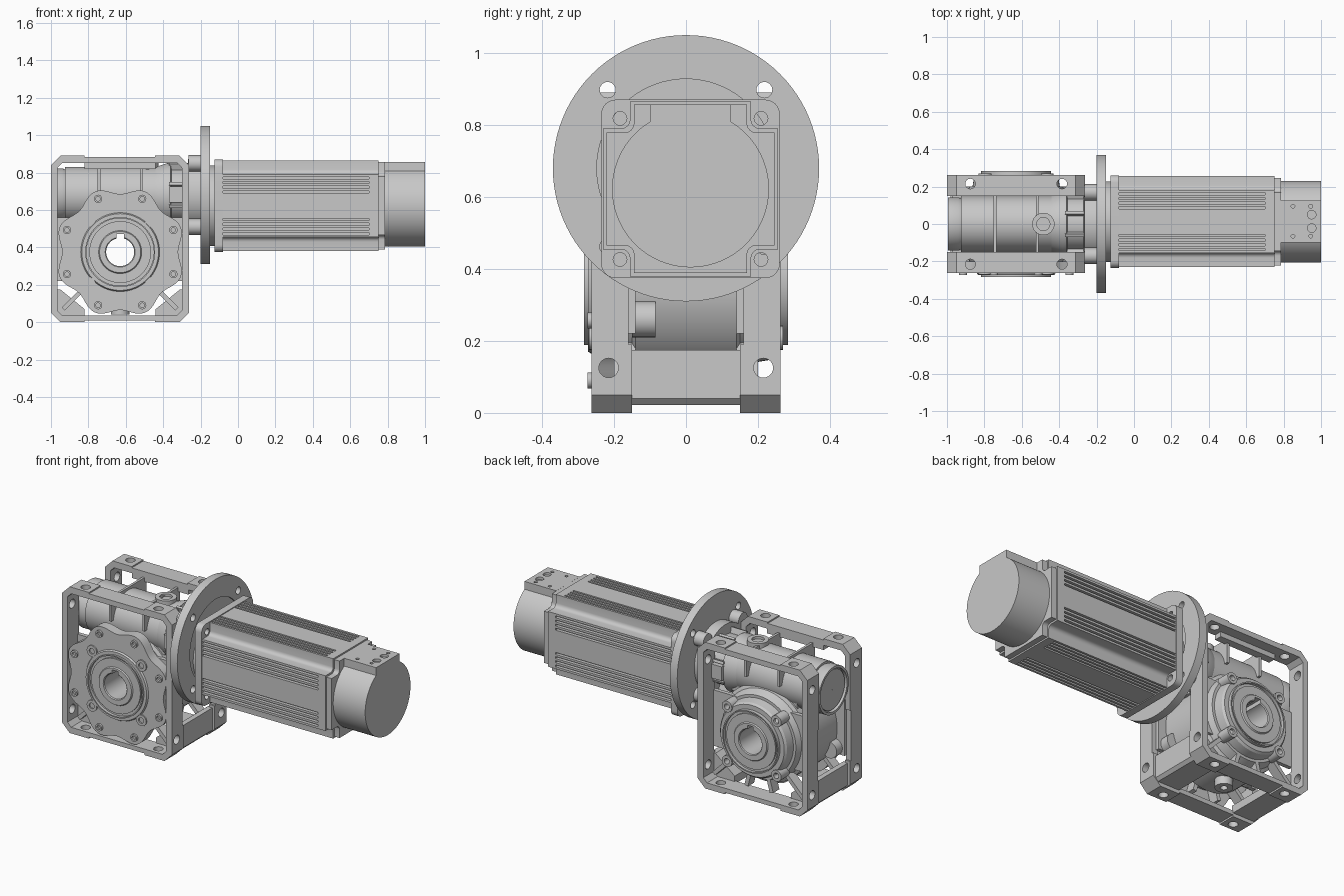
import bpy, bmesh, math
from math import sin, cos, pi, radians
from mathutils import Vector

if "Cube" in bpy.data.objects:
    bpy.data.objects.remove(bpy.data.objects["Cube"])

metal = bpy.data.materials.new("cast_grey")
metal.use_nodes = True
GREY = (0.58, 0.58, 0.58, 1)
metal.diffuse_color = GREY
metal.node_tree.nodes["Principled BSDF"].inputs["Base Color"].default_value = GREY


def place(axis, u, v, t):
    """Map profile coordinates (u, v) and depth t onto world axes."""
    return {"x": (t, u, v), "y": (u, t, v), "z": (u, v, t)}[axis]


def finish(name, bm):
    bmesh.ops.recalc_face_normals(bm, faces=bm.faces)
    mesh = bpy.data.meshes.new(name)
    bm.to_mesh(mesh)
    bm.free()
    mesh.materials.append(metal)
    ob = bpy.data.objects.new(name, mesh)
    bpy.context.collection.objects.link(ob)
    return ob


def prism(name, axis, pts, a, b):
    bm = bmesh.new()
    ends = [[bm.verts.new(place(axis, u, v, t)) for u, v in pts] for t in (a, b)]
    n = len(pts)
    bm.faces.new(ends[0])
    bm.faces.new(ends[1])
    for i in range(n):
        j = (i + 1) % n
        bm.faces.new((ends[0][i], ends[0][j], ends[1][j], ends[1][i]))
    return finish(name, bm)


def cyl(name, axis, c, r, a, b, n=40):
    ring = [(c[0] + r * cos(2 * pi * i / n), c[1] + r * sin(2 * pi * i / n)) for i in range(n)]
    return prism(name, axis, ring, a, b)


def box(name, x, y, z):
    return prism(name, "z", [(x[0], y[0]), (x[1], y[0]), (x[1], y[1]), (x[0], y[1])], *z)


def lathe(name, axis, c, profile, n=64):
    """Revolve a closed (radius, depth) profile about an axis."""
    bm = bmesh.new()
    rings = []
    for i in range(n):
        s, k = sin(2 * pi * i / n), cos(2 * pi * i / n)
        rings.append([bm.verts.new(place(axis, c[0] + r * k, c[1] + r * s, t)) for r, t in profile])
    m = len(profile)
    for i in range(n):
        p, q = rings[i], rings[(i + 1) % n]
        for j in range(m):
            k = (j + 1) % m
            bm.faces.new((p[j], p[k], q[k], q[j]))
    return finish(name, bm)


def cut(ob, cutters):
    bpy.context.view_layer.objects.active = ob
    for c in cutters:
        mod = ob.modifiers.new("cut", "BOOLEAN")
        mod.operation, mod.solver, mod.object = "DIFFERENCE", "EXACT", c
        bpy.ops.object.modifier_apply(modifier=mod.name)
        bpy.data.objects.remove(c)


def octagon(x0, x1, z0, z1, c):
    return [(x0 + c, z0), (x1 - c, z0), (x1, z0 + c), (x1, z1 - c),
            (x1 - c, z1), (x0 + c, z1), (x0, z1 - c), (x0, z0 + c)]


def polar(c, r, deg):
    return c[0] + r * cos(radians(deg)), c[1] + r * sin(radians(deg))


HUB = (-0.63, 0.375)      # wheel axis (x, z)
WORM = (0, 0.68)          # worm axis (y, z)
MOTOR = (0.0125, 0.6225)  # motor axis (y, z)

# Gearbox frames, one on each side, with mounting holes
for s, side in ((-1, "front"), (1, "back")):
    f = prism(side + "_frame", "y", octagon(-1, -0.262, 0, 0.89, 0.05), s * 0.15, s * 0.262)
    cuts = [prism("c", "y", octagon(-0.965, -0.3, 0.037, 0.85, 0.025), s * 0.1, s * 0.3)]
    for z in (-0.02, 0.882):
        cuts.append(box("c", (-0.82, -0.445), sorted((s * 0.1, s * 0.3)), (z, z + 0.03)))
    cuts.append(box("c", (-1.1, -0.2), sorted((s * 0.1, s * 0.16)), (0.19, 0.5)))
    for x in (-0.875, -0.385):
        cuts.append(cyl("c", "z", (x, s * 0.215), 0.027, -0.1, 1, 24))
    for z in (0.125, 0.765):
        cuts.append(cyl("c", "x", (s * 0.215, z), 0.027, -1.1, -0.2, 24))
    cut(f, cuts)
    # Lip under the top rim
    box(side + "_top_lip", (-0.82, -0.44), sorted((s * 0.152, s * 0.2)), (0.82, 0.855))
    # Inner wall joining the housing to the frame uprights
    wall = box(side + "_side_wall", (-0.97, -0.29), sorted((s * 0.14, s * 0.165)), (0.22, 0.56))
    cut(wall, [cyl("c", "y", HUB, 0.2, -0.5, 0.5, 48)])
    # Spokes from the housing to the lower rim
    for k, ang in enumerate((-135, -45, -105, -75)):
        p, q = Vector(polar(HUB, 0.24, ang)), Vector(polar(HUB, 0.43 if k < 2 else 0.33, ang))
        w = (q - p).orthogonal().normalized() * 0.012
        prism(f"{side}_spoke_{k}", "y", [p + w, q + w, q - w, p - w], s * 0.14, s * 0.2)

# Lower gussets, top ribs and bosses between the frames
for s, side in ((-1, "right"), (1, "left")):
    x = lambda d: HUB[0] + s * d
    prism(side + "_gusset", "y", [(x(0.335), 0.022), (x(0.352), 0.04), (x(0.352), 0.175), (x(0.32), 0.175),
                                  (x(0.19), 0.07), (x(0.19), 0.022)], -0.16, 0.16)
    box(side + "_top_rib", sorted((x(0.105), x(0.12))), (-0.17, 0.17), (0.7, 0.845))
    cyl(side + "_side_boss", "y", (x(0.275), 0.26), 0.05, -0.15, -0.085, 32)

# Wheel housing and worm housing
lathe("wheel_housing", "y", HUB, [(0.18, -0.2), (0.25, -0.2), (0.27, -0.15), (0.29, -0.14), (0.29, 0.14),
                                  (0.27, 0.15), (0.25, 0.2), (0.18, 0.2)])
cyl("worm_housing", "x", WORM, 0.15, -0.925, -0.42, 64)
lathe("worm_end_cap", "x", WORM, [(0.001, -0.985), (0.12, -0.985), (0.122, -0.975), (0.128, -0.975), (0.128, -0.995),
                                  (0.143, -0.995), (0.143, -0.94), (0.135, -0.92), (0.001, -0.92)])
lathe("filler_plug", "z", (-0.485, 0), [(0.001, 0.84), (0.035, 0.84), (0.035, 0.855), (0.06, 0.855), (0.06, 0.79), (0.001, 0.79)], 32)
lathe("drain_plug", "z", (HUB[0], 0), [(0.02, 0.04), (0.05, 0.04), (0.05, 0.12), (0.02, 0.12)], 24)
box("housing_bridge", (-0.84, -0.4), (-0.13, 0.13), (0.57, 0.68))

# Hub with bore, seal groove and keyway
half = [(0.187, 0.283), (0.18, 0.283), (0.18, 0.265), (0.165, 0.265), (0.165, 0.275),
        (0.115, 0.275), (0.11, 0.282), (0.08, 0.282), (0.075, 0.277)]
hub = lathe("output_hub", "y", HUB, half + [(r, -t) for r, t in reversed(half)])
cut(hub, [box("c", (HUB[0] - 0.02, HUB[0] + 0.02), (-0.4, 0.4), (HUB[1], HUB[1] + 0.097))])

# Scalloped front cover with eight bolts
edge = []
for i in range(128):
    a = 360 * i / 128
    edge.append(polar(HUB, 0.33 - 0.02 * cos(radians(8 * a)), a))
cover = prism("front_cover", "y", edge, -0.262, -0.2)
cut(cover, [cyl("c", "y", HUB, 0.18, -0.4, 0, 64)])
lathe("cover_step", "y", HUB, [(0.18, -0.272), (0.205, -0.272), (0.215, -0.255), (0.18, -0.255)])
for k in range(8):
    c = polar(HUB, 0.308, 22.5 + 45 * k)
    lathe(f"cover_bolt_{k}", "y", c, [(0.012, -0.274), (0.022, -0.274), (0.022, -0.25), (0.012, -0.25)], 16)

# Bolt lugs around both ends of the hub
for s, side in ((-1, "front"), (1, "back")):
    for k in range(4):
        c = polar(HUB, 0.235, 45 + 90 * k)
        lathe(f"{side}_hub_lug_{k}", "y", c, [(0.017, s * 0.27), (0.034, s * 0.27), (0.034, s * 0.19), (0.017, s * 0.19)], 20)
lathe("back_boss", "y", HUB, [(0.18, 0.262), (0.215, 0.262), (0.225, 0.25), (0.235, 0.19), (0.18, 0.19)])

# Neck, ribs and mounting flange
lathe("neck", "x", WORM, [(0.05, -0.44), (0.15, -0.44), (0.17, -0.38), (0.17, -0.36), (0.145, -0.355), (0.145, -0.27),
                          (0.205, -0.265), (0.205, -0.19), (0.05, -0.19)])
for k in range(4):
    cyl(f"neck_lug_{k}", "x", polar(WORM, 0.24, 45 + 90 * k), 0.043, -0.265, -0.19, 24)
    # Stiffening ribs along the neck
    for a in (-20, 20):
        p, q = Vector(polar(WORM, 0.13, 90 * k + a)), Vector(polar(WORM, 0.18, 90 * k + a))
        w = (q - p).orthogonal().normalized() * 0.008
        prism(f"neck_fin_{k}_{a + 20}", "x", [p + w, q + w, q - w, p - w], -0.37, -0.26)
for s, side in ((-1, "front"), (1, "back")):
    box(side + "_neck_rib", (-0.37, -0.22), sorted((s * 0.1, s * 0.185)), (0.64, 0.725))
flange = lathe("mounting_flange", "x", WORM, [(0.05, -0.2), (0.37, -0.2), (0.37, -0.15), (0.248, -0.15), (0.248, -0.16), (0.05, -0.16)], 96)
cut(flange, [cyl("c", "x", polar(WORM, 0.308, 45 + 90 * k), 0.022, -0.3, 0, 24) for k in range(4)])
cyl("motor_pilot", "x", MOTOR, 0.215, -0.17, -0.12, 64)

# Motor front plate with rounded corners and bolt holes
corners = []
for k, (sx, sz) in enumerate(((1, 1), (-1, 1), (-1, -1), (1, -1))):
    c = (MOTOR[0] + sx * 0.208, MOTOR[1] + sz * 0.208)
    corners += [polar(c, 0.04, 90 * k + 15 * i) for i in range(7)]
plate = prism("motor_front_plate", "x", corners, -0.125, -0.08)
cut(plate, [cyl("c", "x", (MOTOR[0] + a * 0.196, MOTOR[1] + b * 0.196), 0.019, -0.14, 0, 20)
            for a in (-1, 1) for b in (-1, 1)])


def body_profile(h, arm, grooves=()):
    """Square with rounded corner notches and optional grooves on each side."""
    fillet = [polar((arm + 0.025, -arm - 0.025), 0.025, 180 - 22.5 * i) for i in range(5)]
    side = fillet + [(h, -arm)]
    for g in grooves:
        side += [(h, g - 0.006), (h - 0.02, g - 0.006), (h - 0.02, g + 0.006), (h, g + 0.006)]
    side.append((h, arm))
    pts = []
    for k in range(4):
        c, s = round(cos(k * pi / 2)), round(sin(k * pi / 2))
        pts += [(MOTOR[0] + u * c - v * s, MOTOR[1] + u * s + v * c) for u, v in side]
    return pts


# Finned motor body and rear plates
fins = [0.074 + 0.025 * i for i in range(4)]
prism("motor_body", "x", body_profile(0.243, 0.168, [-g for g in reversed(fins)] + fins), -0.08, 0.7)
prism("motor_body_end", "x", body_profile(0.243, 0.168), 0.7, 0.75)
prism("motor_rear_plate", "x", body_profile(0.234, 0.157), 0.75, 0.785)

# Encoder cap with flat connector block
cyl("encoder_cap", "x", MOTOR, 0.218, 0.785, 1, 96)
block = box("connector_block", (0.785, 1), (-0.1, 0.125), (0.65, 0.857))
holes = [((x, y), 0.01) for x in (0.85, 0.945) for y in (-0.065, 0.095)] + [((0.95, y), 0.023) for y in (-0.022, 0.05)]
cut(block, [cyl("c", "z", c, r, 0.842, 0.9, 16) for c, r in holes])

# Smooth shading with sharp edges kept
bpy.ops.object.select_all(action="DESELECT")
for ob in bpy.context.collection.objects:
    if ob.type == "MESH":
        ob.select_set(True)
        bpy.context.view_layer.objects.active = ob
bpy.ops.object.shade_smooth_by_angle(angle=radians(30))
